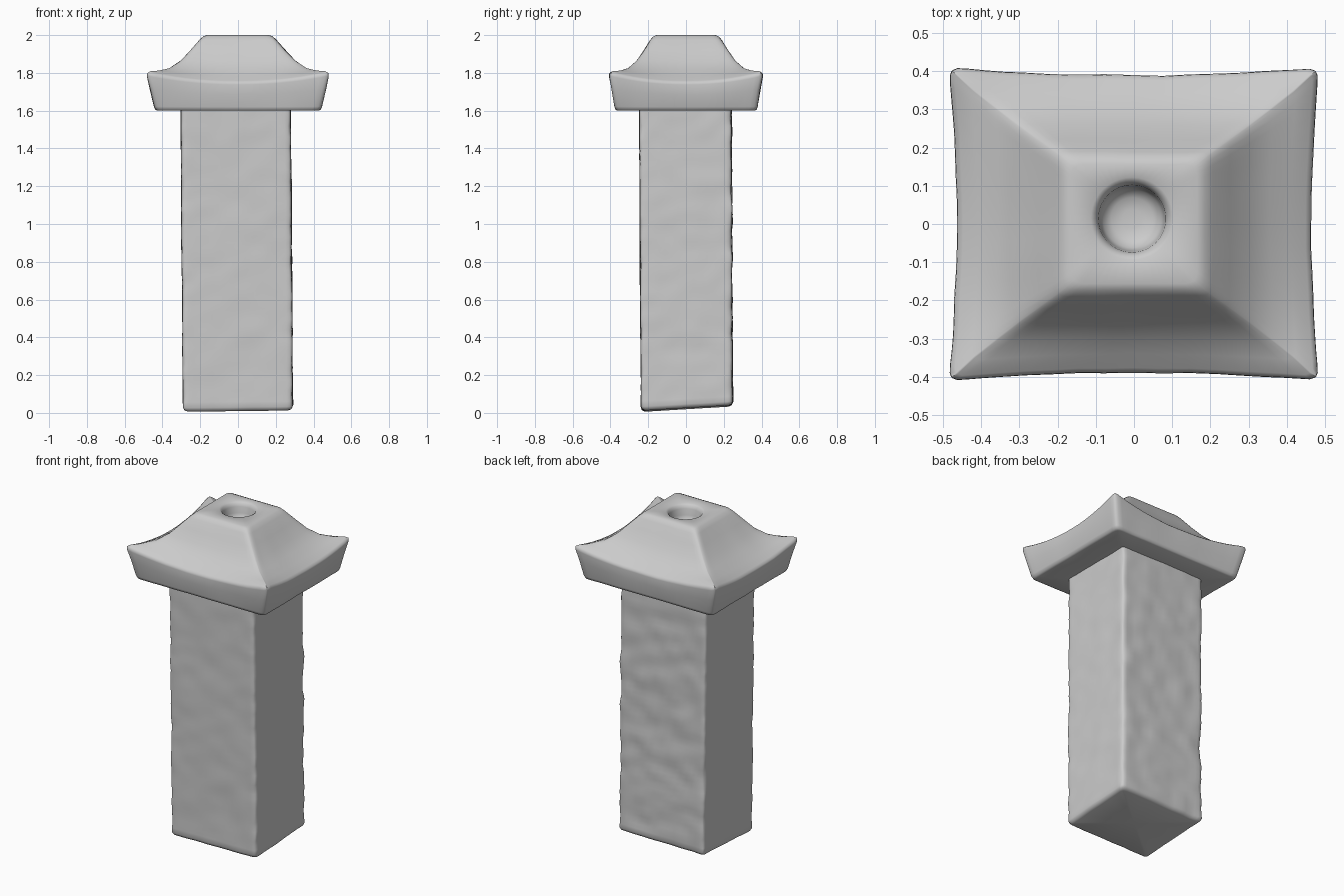
import bpy, bmesh, math
from mathutils import Vector, noise

if "Cube" in bpy.data.objects:
    bpy.data.objects.remove(bpy.data.objects["Cube"])

N = 20  # points per side of each ring


def ring(hx, hy, r=0.03, sag=0.0):
    """Rounded rectangle with sides bowed inward; gives (x, y, s), |s| = 1 at the corners."""
    pts = []
    for side in range(4):
        for i in range(N):
            s = -math.cos(math.pi * i / N)
            u, v = [(s, -1), (1, s), (-s, 1), (-1, -s)][side]
            p = Vector((u * hx, v * hy))
            core = Vector((max(-hx + r, min(hx - r, p.x)), max(-hy + r, min(hy - r, p.y))))
            d = p - core
            if d.length > 1e-6:
                p = core + d.normalized() * r
            inward = Vector((0, -v)) if side % 2 == 0 else Vector((-u, 0))
            p += inward * sag * (1 - s * s)
            pts.append((p.x, p.y, s))
    return pts


def skin(name, rings, cap_first=False, cap_last=False):
    """Joins rings of points into one smooth surface."""
    bm = bmesh.new()
    loops = [[bm.verts.new(p) for p in r] for r in rings]
    n = len(loops[0])
    for a, b in zip(loops, loops[1:]):
        for i in range(n):
            j = (i + 1) % n
            bm.faces.new((a[i], a[j], b[j], b[i]))
    for use, loop in ((cap_first, loops[0]), (cap_last, loops[-1])):
        if use:
            c = bm.verts.new(sum((v.co for v in loop), Vector()) / n)
            for i in range(n):
                bm.faces.new((loop[i], loop[(i + 1) % n], c))
    bmesh.ops.recalc_face_normals(bm, faces=bm.faces)
    mesh = bpy.data.meshes.new(name)
    bm.to_mesh(mesh)
    bm.free()
    obj = bpy.data.objects.new(name, mesh)
    bpy.context.collection.objects.link(obj)
    bpy.context.view_layer.objects.active = obj
    obj.select_set(True)
    bpy.ops.object.shade_smooth_by_angle(angle=math.radians(55))
    obj.select_set(False)
    return obj


# Pillar: rough hewn, tapered, with an uneven foot and the coarsest face at the back
def pillar_ring(z, inset=0.0):
    t = z / 1.6
    out = []
    for x, y, s in ring(0.291 - inset, 0.243 - inset, 0.022):
        p = Vector((x - 0.012 * t, y - 0.008 * t + 0.004, z))
        rough = 0.009 if y > 0.22 else 0.004
        edge = 0.006 * abs(s) ** 8
        amount = rough * noise.noise(p * 11) + edge * noise.noise(p * 17) \
            + 0.004 * noise.noise(p * 2.5)
        p += Vector((x, y, 0)).normalized() * amount
        tilt = 0.004 + 0.06 * (p.y + 0.25) + 0.012 * (p.x + 0.29)
        p.z += tilt * (1 - t) ** 3
        out.append(p)
    return out


rows = [pillar_ring(0, 0.022), pillar_ring(0.007, 0.007)]
rows += [pillar_ring(0.022 + 1.585 * i / 54) for i in range(55)]
skin("pillar", rows, cap_first=True)

# Capstone: half width, half depth, corner height, mid-side height, bow, corner radius
profile = [
    (0.270, 0.225, 1.600, 1.600, 0.000, 0.02),
    (0.425, 0.362, 1.600, 1.600, 0.000, 0.03),
    (0.438, 0.374, 1.605, 1.605, 0.002, 0.03),
    (0.446, 0.380, 1.622, 1.620, 0.004, 0.03),
    (0.468, 0.396, 1.715, 1.685, 0.012, 0.03),
    (0.484, 0.409, 1.785, 1.738, 0.020, 0.03),
    (0.483, 0.408, 1.802, 1.750, 0.021, 0.03),
    (0.470, 0.397, 1.809, 1.759, 0.021, 0.03),
    (0.425, 0.355, 1.812, 1.785, 0.016, 0.025),
    (0.365, 0.308, 1.826, 1.818, 0.010, 0.025),
    (0.305, 0.262, 1.866, 1.862, 0.004, 0.025),
    (0.250, 0.222, 1.922, 1.920, 0.000, 0.025),
    (0.205, 0.190, 1.974, 1.972, 0.000, 0.03),
    (0.185, 0.174, 1.993, 1.992, 0.000, 0.03),
    (0.165, 0.156, 2.000, 2.000, 0.000, 0.03),
]
rows = []
for hx, hy, zc, zm, bow, r in profile:
    row = []
    for x, y, s in ring(hx, hy, r, bow):
        p = Vector((x, y, zm + (zc - zm) * abs(s) ** 2.2))
        wobble = 0.004 * noise.noise(p * 8) if 1.603 < p.z < 1.99 else 0
        row.append(p + Vector((x, y, 0)).normalized() * wobble)
    rows.append(row)

# Round socket sunk into the flat top of the capstone
for rad, z in [(0.108, 1.998), (0.096, 1.990), (0.088, 1.972), (0.084, 1.935),
               (0.076, 1.908), (0.055, 1.893), (0.025, 1.888)]:
    row = []
    for i in range(4 * N):
        q = rows[len(profile) - 1][i]
        d = Vector((q.x, q.y)).normalized() * rad
        row.append(Vector((d.x - 0.005, d.y + 0.014, z)))
    rows.append(row)
skin("capstone", rows, cap_last=True)
